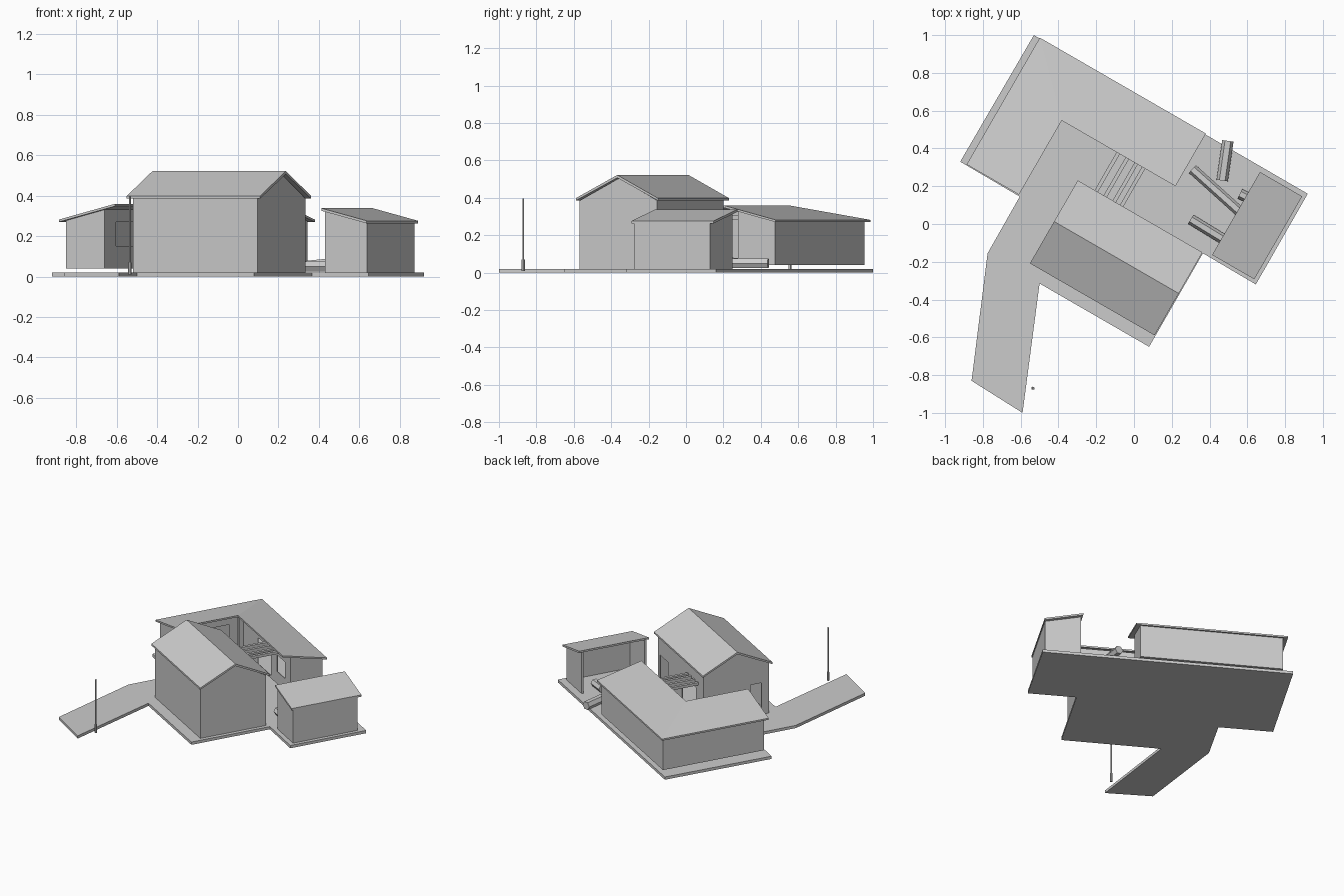
import bpy, bmesh, math
from mathutils import Matrix, Vector

if "Cube" in bpy.data.objects:
    bpy.data.objects.remove(bpy.data.objects["Cube"])

TURN = Matrix.Rotation(math.radians(-30), 4, 'Z')   # the homestead sits turned by 30 degrees


def loft(name, sections, turn=True):
    """Closed solid through matching loops of points, capped at both ends."""
    bm = bmesh.new()
    rings = [[bm.verts.new(p) for p in s] for s in sections]
    n = len(rings[0])
    for a, b in zip(rings, rings[1:]):
        for i in range(n):
            j = (i + 1) % n
            bm.faces.new((a[i], a[j], b[j], b[i]))
    bm.faces.new(rings[0])
    bm.faces.new(rings[-1])
    bmesh.ops.recalc_face_normals(bm, faces=bm.faces)
    if turn:
        bm.transform(TURN)
    me = bpy.data.meshes.new(name)
    bm.to_mesh(me)
    bm.free()
    ob = bpy.data.objects.new(name, me)
    bpy.context.collection.objects.link(ob)
    return ob


def box(name, u0, u1, v0, v1, z0, z1):
    return loft(name, [[(u0, v0, z), (u1, v0, z), (u1, v1, z), (u0, v1, z)] for z in (z0, z1)])


def along_u(name, profile, u0, u1):
    return loft(name, [[(u, v, z) for v, z in profile] for u in (u0, u1)])


def along_v(name, profile, v0, v1):
    return loft(name, [[(u, v, z) for u, z in profile] for v in (v0, v1)])


def hollow(ob, thickness, openings):
    """Turn a solid into a shell and cut door and window openings in it."""
    s = ob.modifiers.new("shell", 'SOLIDIFY')
    s.thickness, s.offset = thickness, -1
    for i, o in enumerate(openings):
        c = box(f"{ob.name}_opening_{i}", *o)
        c.hide_render = True
        c.display_type = 'WIRE'
        b = ob.modifiers.new("opening", 'BOOLEAN')
        b.operation, b.solver, b.object = 'DIFFERENCE', 'EXACT', c


def rod(name, p, q, r, sides):
    """Straight log or pole between two points (world axes)."""
    p, q = Vector(p), Vector(q)
    rot = (q - p).to_track_quat('Z', 'Y')
    ring = [rot @ Vector((r * math.cos(a), r * math.sin(a), 0))
            for a in (2 * math.pi * i / sides for i in range(sides))]
    return loft(name, [[p + k for k in ring], [q + k for k in ring]], False)


# ground slab with the bent path
outline = [(-.53, 1), (-.92, .33), (-.605, .145), (-.775, -.155), (-.86, -.83), (-.59, -1),
           (-.50, -.315), (.08, -.65), (.365, -.155), (.645, -.32), (.92, .16)]
loft("ground_slab", [[(x, y, z) for x, y in outline] for z in (0, .02)], False)

# main house
walls = along_u("main_house_walls",
                [(-.445, .02), (.034, .02), (.034, .385), (-.2, .505), (-.445, .385)], -.344, .367)
hollow(walls, .012, [(-.23, -.01, .01, .06, .04, .25), (.21, .33, .01, .06, .04, .25),
                     (-.38, -.31, -.39, -.31, .04, .25)])
along_u("main_house_roof", [(-.456, .385), (-.2, .507), (.051, .385),
                            (.051, .398), (-.2, .522), (-.456, .398)], -.373, .389)


# L-shaped house: cross-sections at one end, the mitre and the other end
def wing(name, out_u, out_v, in_u, in_v, end_u, end_v, bottom, top):
    def sec(o, i):
        return [(*o, bottom[0]), (*i, bottom[1]), (*i, top[1]), (*o, top[0])]
    return loft(name, [sec((out_u, end_v), (in_u, end_v)),
                       sec((out_u, out_v), (in_u, in_v)),
                       sec((end_u, out_v), (end_u, in_v))])


wing("wing_roof", -.925, .605, -.605, .283, .09, -.17, (.27, .348), (.282, .36))
w = wing("wing_walls", -.895, .585, -.675, .355, .06, -.15, (.04, .04), (.277, .331))
hollow(w, .01, [(-.70, -.65, -.04, .25, .15, .27),
                (-.45, -.25, .33, .38, .06, .25), (-.15, -.03, .33, .38, .13, .25)])
box("wing_porch_post", -.618, -.606, .284, .296, .02, .352)

# slats bridging the yard between the two houses
for i, u in enumerate((-.27, -.215, -.16, -.115)):
    box(f"yard_slat_{i}", u, u + .02, .034, .355, .285, .305)

# open-fronted shed
along_v("shed_roof", [(.44, .325), (.698, .263), (.698, .276), (.44, .338)], .065, .572)
for i, v in enumerate((.078, .536)):
    along_u_profile = [(.452, .02), (.692, .02), (.692, .265), (.452, .323)]
    along_v(f"shed_end_wall_{i}", along_u_profile, v, v + .012)
box("shed_back_wall", .68, .692, .09, .536, .02, .266)

# logs lying in the yard
rod("log_back", (.497, .44, .05), (.467, .23, .05), .03, 6)
rod("log_long", (.31, .29, .05), (.56, .065, .075), .028, 6)
rod("log_front", (.30, .025, .05), (.48, -.085, .05), .028, 6)
rod("log_small", (.56, .16, .05), (.66, .11, .05), .028, 6)

# lamp pole beside the path
rod("pole_base", (-.535, -.87, .01), (-.535, -.87, .07), .009, 8)
rod("pole", (-.535, -.87, .07), (-.535, -.87, .395), .005, 8)
